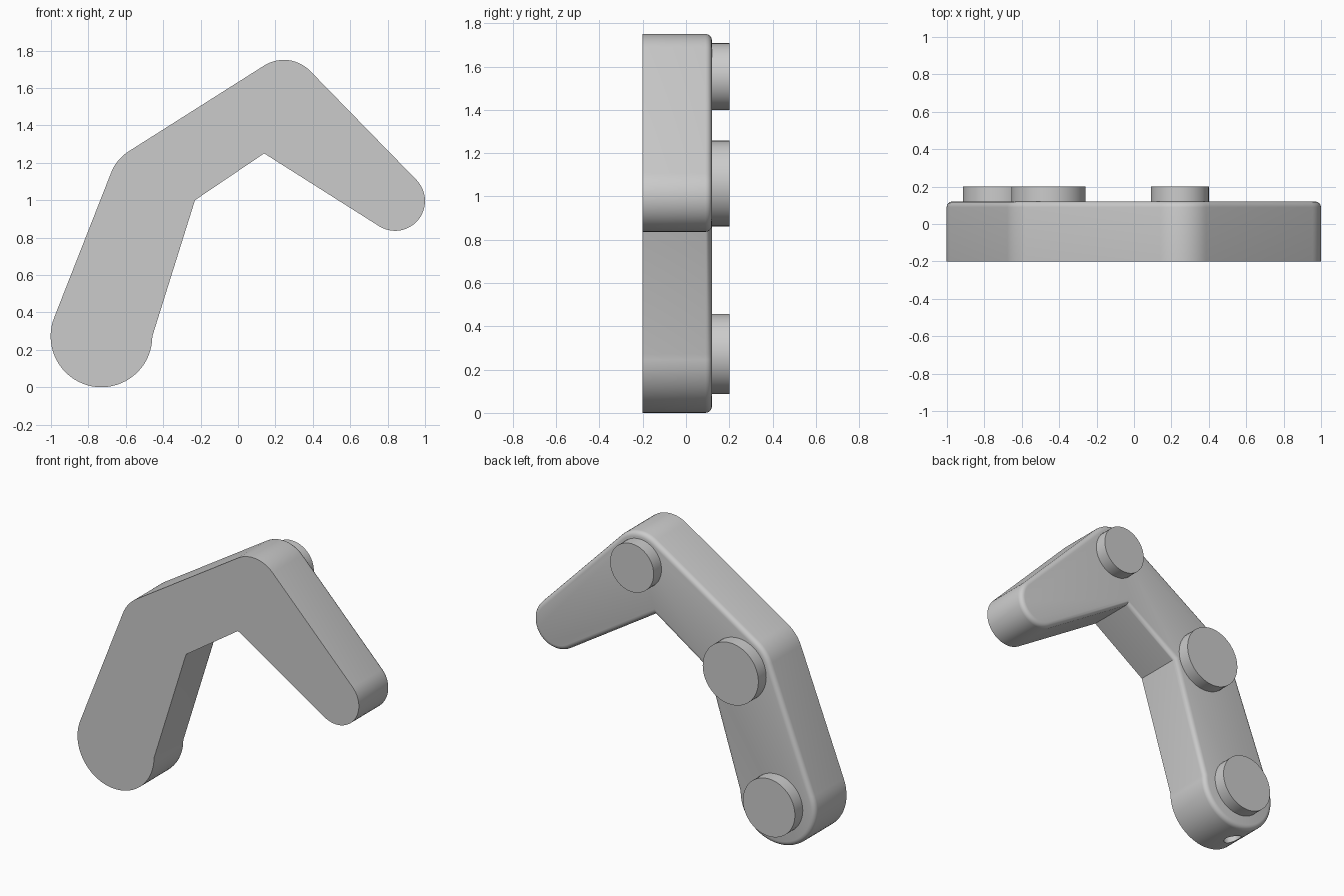
import bpy
import bmesh
from math import cos, sin, radians
from mathutils import Vector

if "Cube" in bpy.data.objects:
    bpy.data.objects.remove(bpy.data.objects["Cube"], do_unlink=True)

FRONT, BACK, PEG_END = -0.2, 0.12, 0.2
BASE, KNUCKLE, TOP, TIP = (-0.73, 0.272), (-0.457, 1.06), (0.245, 1.553), (0.84, 0.996)

grey = bpy.data.materials.new("light_grey")
grey.use_nodes = True
grey.diffuse_color = (0.6, 0.6, 0.6, 1)
grey.node_tree.nodes["Principled BSDF"].inputs["Base Color"].default_value = (0.6, 0.6, 0.6, 1)


def arc(center, radius, start, end, steps):
    angles = [radians(start + (end - start) * i / steps) for i in range(steps + 1)]
    return [(center[0] + radius * cos(a), center[1] + radius * sin(a)) for a in angles]


def plate(name, outline, y0, y1, bevel=0):
    """Extrude an x-z outline from y0 to y1, rounding the rim at y1."""
    bm = bmesh.new()
    face = bm.faces.new([bm.verts.new((x, y0, z)) for x, z in outline])
    ext = bmesh.ops.extrude_face_region(bm, geom=[face], use_keep_orig=True)
    moved = [g for g in ext["geom"] if isinstance(g, bmesh.types.BMVert)]
    bmesh.ops.translate(bm, verts=moved, vec=(0, y1 - y0, 0))
    bmesh.ops.recalc_face_normals(bm, faces=bm.faces)
    if bevel:
        rim = [e for e in bm.edges if all(abs(v.co.y - y1) < 1e-5 for v in e.verts)]
        bmesh.ops.bevel(bm, geom=rim, offset=bevel, segments=4, profile=0.5, affect='EDGES')
    mesh = bpy.data.meshes.new(name)
    bm.to_mesh(mesh)
    bm.free()
    mesh.materials.append(grey)
    obj = bpy.data.objects.new(name, mesh)
    bpy.context.collection.objects.link(obj)
    return obj


def smooth(obj):
    bpy.ops.object.select_all(action='DESELECT')
    obj.select_set(True)
    bpy.context.view_layer.objects.active = obj
    bpy.ops.object.shade_smooth_by_angle(angle=radians(35))


# Bent arm: rounded ends and knuckles joined by straight sides
outline = (arc(BASE, 0.272, 0, -202, 36) + arc(KNUCKLE, 0.238, 158, 122, 8)
           + arc(TOP, 0.197, 122, 44, 14) + arc(TIP, 0.16, 44, -122, 24)
           + [(0.14, 1.25), (-0.23, 1.0)])
arm = plate("bent_arm", outline, FRONT, BACK, 0.03)

# Small socket bored into the lower end, along the lower segment
axis = (Vector((BASE[0], 0, BASE[1])) - Vector((KNUCKLE[0], 0, KNUCKLE[1]))).normalized()
bpy.ops.mesh.primitive_cylinder_add(vertices=24, radius=0.055, depth=0.4)
cutter = bpy.context.object
cutter.name = "socket_cutter"
cutter.hide_render = True
cutter.rotation_euler = axis.to_track_quat('Z', 'Y').to_euler()
cutter.location = Vector((BASE[0], -0.04, BASE[1])) + axis * 0.272
cutter.data.materials.append(grey)
cut = arm.modifiers.new("socket", 'BOOLEAN')
cut.operation = 'DIFFERENCE'
cut.object = cutter
cut.solver = 'EXACT'
bpy.context.view_layer.objects.active = arm
bpy.ops.object.modifier_apply(modifier=cut.name)
bpy.data.objects.remove(cutter, do_unlink=True)
smooth(arm)

# Round pegs on the back at each joint
for name, center, radius in (("lower_peg", BASE, 0.185), ("middle_peg", KNUCKLE, 0.198),
                             ("upper_peg", TOP, 0.155)):
    smooth(plate(name, arc(center, radius, 0, 352.5, 47), BACK - 0.01, PEG_END))
